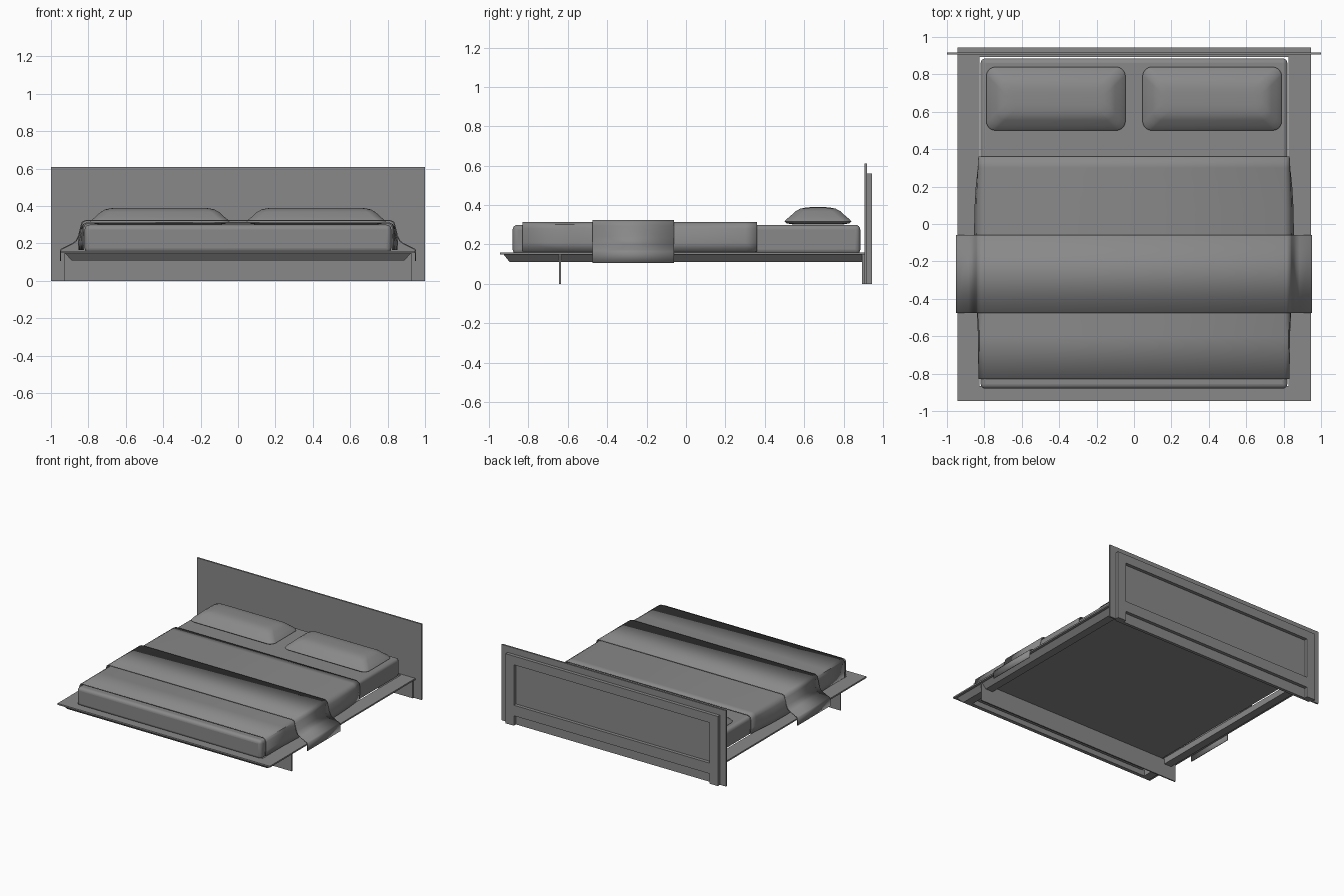
import bpy, bmesh, math

cube = bpy.data.objects.get("Cube")
if cube:
    bpy.data.objects.remove(cube, do_unlink=True)

grey = bpy.data.materials.new("plain grey")
grey.use_nodes = True
COLOUR = (0.25, 0.25, 0.25, 1)
grey.diffuse_color = COLOUR
grey.node_tree.nodes["Principled BSDF"].inputs["Base Color"].default_value = COLOUR


def finish(name, bm, smooth=False):
    bmesh.ops.recalc_face_normals(bm, faces=bm.faces[:])
    mesh = bpy.data.meshes.new(name)
    bm.to_mesh(mesh)
    bm.free()
    obj = bpy.data.objects.new(name, mesh)
    bpy.context.collection.objects.link(obj)
    mesh.materials.append(grey)
    if smooth:
        bpy.ops.object.select_all(action='DESELECT')
        obj.select_set(True)
        bpy.context.view_layer.objects.active = obj
        bpy.ops.object.shade_smooth_by_angle(angle=math.radians(40))
    return obj


def box(name, x0, x1, y0, y1, z0, z1, smooth=False):
    bm = bmesh.new()
    bmesh.ops.create_cube(bm, size=1)
    for v in bm.verts:
        v.co = ((x0 + x1) / 2 + v.co.x * (x1 - x0),
                (y0 + y1) / 2 + v.co.y * (y1 - y0),
                (z0 + z1) / 2 + v.co.z * (z1 - z0))
    return finish(name, bm, smooth)


def bridge(bm, a, b):
    for i in range(len(a)):
        j = (i + 1) % len(a)
        bm.faces.new((a[i], a[j], b[j], b[i]))


# Platform rim: a bevelled rectangular section swept round the mattress
def rim():
    bm = bmesh.new()
    section = [(0.945, -0.945, 0.905, 0.16), (0.945, -0.945, 0.905, 0.148),
               (0.925, -0.925, 0.905, 0.148), (0.89, -0.895, 0.905, 0.11),
               (0.825, -0.865, 0.893, 0.11), (0.825, -0.865, 0.893, 0.16)]
    loops = [[bm.verts.new(p) for p in ((-x, f, z), (x, f, z), (x, b, z), (-x, b, z))]
             for x, f, b, z in section]
    for i, loop in enumerate(loops):
        bridge(bm, loop, loops[(i + 1) % len(loops)])
    finish("platform_rim", bm)


# Draped cloth: half profile mirrored over x, run along y, with flared sides
def drape(name, half, stations, thickness):
    bm = bmesh.new()
    profile = [(-x, z) for x, z in half] + [(x, z) for x, z in reversed(half)]
    rows = []
    for y, flare in stations:
        row = []
        for x, z in profile:
            hang = max(0, min(1, (0.31 - z) / 0.06))
            row.append(bm.verts.new((x + math.copysign(flare * hang, x), y, z)))
        rows.append(row)
    for a, b in zip(rows, rows[1:]):
        for i in range(len(a) - 1):
            bm.faces.new((a[i], a[i + 1], b[i + 1], b[i]))
    obj = finish(name, bm, True)
    # make the outside face up so the thickness grows inwards
    if obj.data.polygons[len(half) - 1].normal.z < 0:
        obj.data.flip_normals()
    mod = obj.modifiers.new("thickness", 'SOLIDIFY')
    mod.thickness = thickness
    mod.offset = -1


# Pillow: stacked rounded rectangles
def pillow(name, cx):
    bm = bmesh.new()
    rings = [(0.05, 0.301), (0.01, 0.307), (0, 0.316), (0.008, 0.327), (0.028, 0.343),
             (0.055, 0.368), (0.08, 0.382), (0.11, 0.388), (0.14, 0.39)]
    loops = []
    for inset, z in rings:
        hx, hy = 0.372 - inset, 0.17 - inset
        r = min(0.05, hy * 0.8)
        loop = []
        for k in range(24):
            a = math.tau * (k + 0.5) / 24
            sx, sy = math.copysign(1, math.cos(a)), math.copysign(1, math.sin(a))
            loop.append(bm.verts.new((cx + sx * (hx - r) + r * math.cos(a),
                                      0.67 + sy * (hy - r) + r * math.sin(a), z)))
        loops.append(loop)
    for a, b in zip(loops, loops[1:]):
        bridge(bm, a, b)
    bm.faces.new(loops[0])
    bm.faces.new(loops[-1])
    finish(name, bm, True)


rim()
box("front_support", -0.93, 0.93, -0.645, -0.635, 0, 0.15)
box("back_support", -0.93, 0.93, 0.893, 0.905, 0, 0.15)

# Mattress with rounded edges
mattress = box("mattress", -0.82, 0.82, -0.88, 0.885, 0.15, 0.3, True)
bevel = mattress.modifiers.new("round", 'BEVEL')
bevel.width = 0.025
bevel.segments = 4

# Bed linen
drape("duvet", [(0.83, 0.165), (0.832, 0.21), (0.832, 0.28), (0.826, 0.302), (0.805, 0.314)],
      [(-0.83, 0), (-0.6, 0.002), (-0.475, 0.008), (-0.27, 0.016), (-0.06, 0.023),
       (0.08, 0.021), (0.2, 0.014), (0.3, 0.004), (0.36, 0)], 0.008)
drape("throw_blanket", [(0.953, 0.105), (0.953, 0.162), (0.946, 0.172), (0.885, 0.202),
                        (0.868, 0.215), (0.855, 0.24), (0.842, 0.295), (0.835, 0.315),
                        (0.815, 0.325)],
      [(-0.475, 0), (-0.06, 0)], 0.006)
for side, cx in (("right", -0.418), ("left", 0.418)):
    pillow(side + "_pillow", cx)

# Headboard: front panel with a framed back
box("headboard_panel", -1, 1, 0.905, 0.918, 0, 0.61)
box("headboard_top_rail", -0.945, 0.945, 0.918, 0.945, 0.49, 0.56)
box("headboard_bottom_rail", -0.87, 0.87, 0.918, 0.945, 0.08, 0.165)
for side, s in (("right", -1), ("left", 1)):
    box(side + "_headboard_post", min(s * 0.87, s * 0.945), max(s * 0.87, s * 0.945),
        0.918, 0.945, 0, 0.49)
